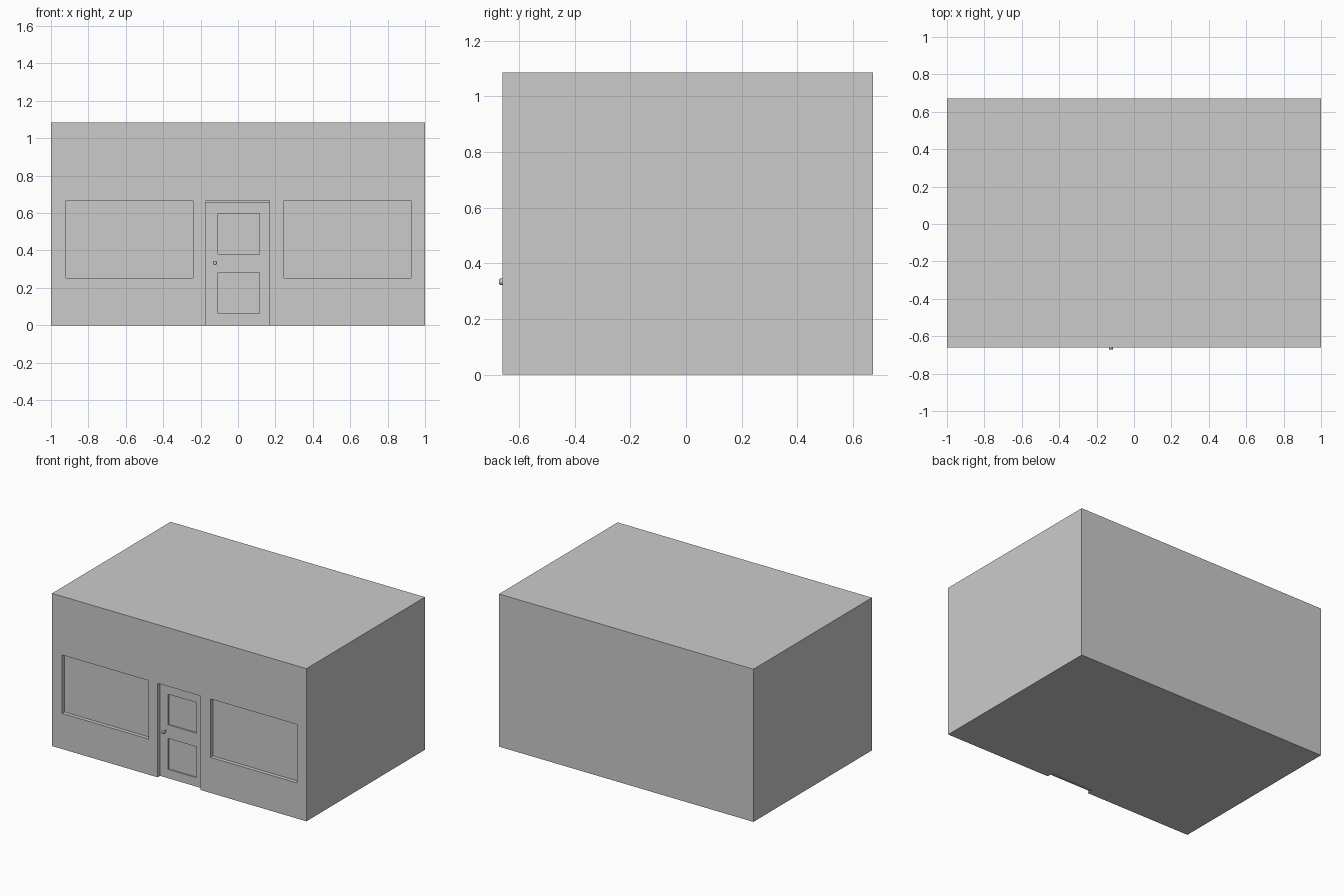
import bpy
import math

if "Cube" in bpy.data.objects:
    bpy.data.objects.remove(bpy.data.objects["Cube"])

FRONT, BACK, HEIGHT = -0.66, 0.671, 1.085
DOOR_FRONT = -0.633


def box(name, x0, x1, y0, y1, z0, z1):
    bpy.ops.mesh.primitive_cube_add(
        size=1, location=((x0 + x1) / 2, (y0 + y1) / 2, (z0 + z1) / 2))
    o = bpy.context.object
    o.name = name
    o.scale = (x1 - x0, y1 - y0, z1 - z0)
    bpy.ops.object.transform_apply(location=False, rotation=False, scale=True)
    return o


def cut(target, cutter):
    # apply the cut, then discard the cutter
    m = target.modifiers.new("cut", 'BOOLEAN')
    m.operation, m.solver, m.object = 'DIFFERENCE', 'EXACT', cutter
    bpy.context.view_layer.objects.active = target
    bpy.ops.object.modifier_apply(modifier=m.name)
    bpy.data.objects.remove(cutter, do_unlink=True)


# Building block with two window recesses and a doorway
building = box("building", -1, 1, FRONT, BACK, 0, HEIGHT)
for x0, x1 in ((-0.92, -0.24), (0.245, 0.925)):
    cut(building, box("window_cutter", x0, x1, FRONT - 0.1, FRONT + 0.027, 0.253, 0.668))
cut(building, box("doorway_cutter", -0.17, 0.168, FRONT - 0.1, FRONT + 0.045, -0.1, 0.668))

# Door leaf, a little shorter than the doorway, with two sunken panels
door = box("door", -0.17, 0.168, DOOR_FRONT, DOOR_FRONT + 0.013, 0, 0.658)
for z0, z1 in ((0.063, 0.283), (0.38, 0.597)):
    cut(door, box("panel_cutter", -0.106, 0.115, DOOR_FRONT - 0.1, DOOR_FRONT + 0.009, z0, z1))


# Door knob: stem and round grip
def cylinder(name, radius, y0, y1):
    bpy.ops.mesh.primitive_cylinder_add(
        vertices=16, radius=radius, depth=y1 - y0,
        location=(-0.123, (y0 + y1) / 2, 0.334), rotation=(math.pi / 2, 0, 0))
    o = bpy.context.object
    o.name = name
    return o


cylinder("knob_stem", 0.006, -0.66, DOOR_FRONT + 0.002)
grip = cylinder("knob_grip", 0.011, -0.671, -0.655)
bevel = grip.modifiers.new("rounding", 'BEVEL')
bevel.width, bevel.segments = 0.003, 2
bpy.context.view_layer.objects.active = grip
bpy.ops.object.shade_smooth_by_angle()
